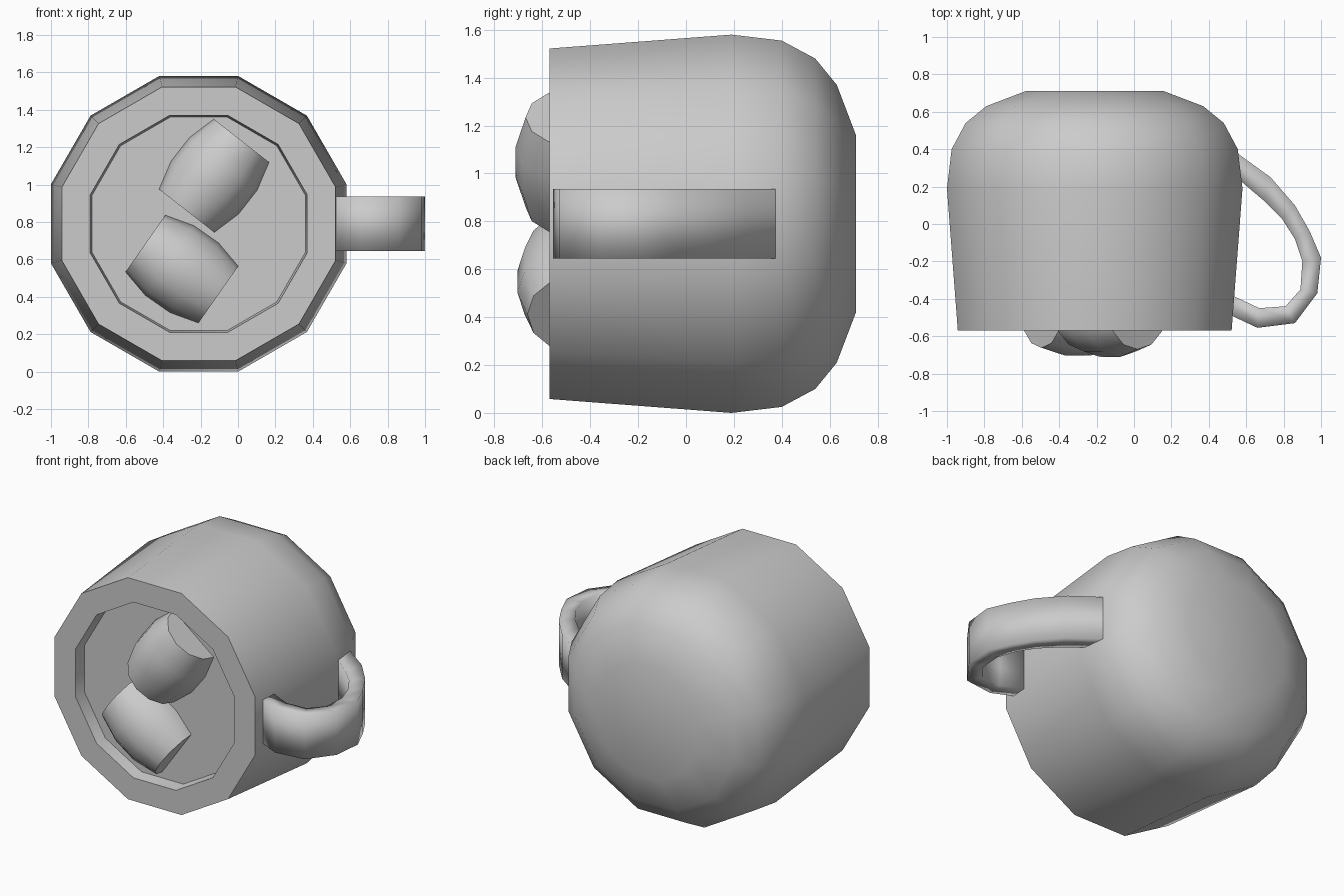
import bpy, bmesh, math
from mathutils import Matrix, Vector

if "Cube" in bpy.data.objects:
    bpy.data.objects.remove(bpy.data.objects["Cube"])


def finish(name, bm, angle):
    bmesh.ops.recalc_face_normals(bm, faces=bm.faces)
    mesh = bpy.data.meshes.new(name)
    bm.to_mesh(mesh)
    bm.free()
    ob = bpy.data.objects.new(name, mesh)
    bpy.context.collection.objects.link(ob)
    bpy.ops.object.select_all(action='DESELECT')
    ob.select_set(True)
    bpy.context.view_layer.objects.active = ob
    bpy.ops.object.shade_smooth_by_angle(angle=math.radians(angle))
    return ob


def skin(bm, rings):
    """Bridge successive vertex rings and cap both ends."""
    n = len(rings[0])
    for a, b in zip(rings, rings[1:]):
        for i in range(n):
            j = (i + 1) % n
            bm.faces.new((a[i], a[j], b[j], b[i]))
    bm.faces.new(rings[0])
    bm.faces.new(rings[-1])


def lathe(name, profile, segments, matrix, phase=0.0, angle=40):
    """Turn (radius, height) points around local z, then place with matrix."""
    bm = bmesh.new()
    rings = []
    for r, h in profile:
        ring = []
        for i in range(segments):
            t = phase + 2 * math.pi * i / segments
            ring.append(bm.verts.new(matrix @ Vector((r * math.cos(t), r * math.sin(t), h))))
        rings.append(ring)
    skin(bm, rings)
    return finish(name, bm, angle)


# Mug: twelve-sided body lying on its side, opening to the front, filled near the rim
flat = 1 / math.cos(math.pi / 12)
body = [(0.57, -0.49), (0.58, -0.57), (0.732, -0.57), (0.79, 0.19), (0.765, 0.40),
        (0.69, 0.54), (0.58, 0.63), (0.37, 0.71)]
lathe("mug", [(r * flat, y) for r, y in body], 12,
      Matrix.Translation((-0.21, 0, 0.79)) @ Matrix.Rotation(-math.pi / 2, 4, 'X'),
      phase=math.pi / 12)

# Handle: flat strap swept through outer and inner outline points (x, y)
outer = [(0.50, 0.42), (0.55, 0.38), (0.73, 0.25), (0.86, 0.10), (0.94, -0.04), (1.0, -0.18),
         (0.98, -0.37), (0.86, -0.53), (0.66, -0.555), (0.50, -0.48)]
inner = [(0.50, 0.29), (0.57, 0.23), (0.70, 0.12), (0.79, 0.03), (0.86, -0.08), (0.90, -0.20),
         (0.89, -0.35), (0.81, -0.44), (0.67, -0.45), (0.50, -0.37)]
bm = bmesh.new()
skin(bm, [[bm.verts.new((x, y, z)) for (x, y), z in
           ((o, 0.645), (o, 0.935), (i, 0.935), (i, 0.645))]
          for o, i in zip(outer, inner)])
finish("handle", bm, 100)

# Marshmallows: barrel shapes with flat ends, floating in the opening
barrel = [(0.19, -0.238), (0.232, -0.08), (0.232, 0.08), (0.19, 0.238)]
for name, centre, tilt in (("upper_marshmallow", (-0.128, -0.48, 1.047), 52),
                           ("lower_marshmallow", (-0.30, -0.472, 0.548), -35)):
    turn = Vector((math.cos(math.radians(tilt)), 0, math.sin(math.radians(tilt))))
    rot = Vector((0, 0, 1)).rotation_difference(turn).to_matrix().to_4x4()
    lathe(name, barrel, 12, Matrix.Translation(centre) @ rot, angle=40)
